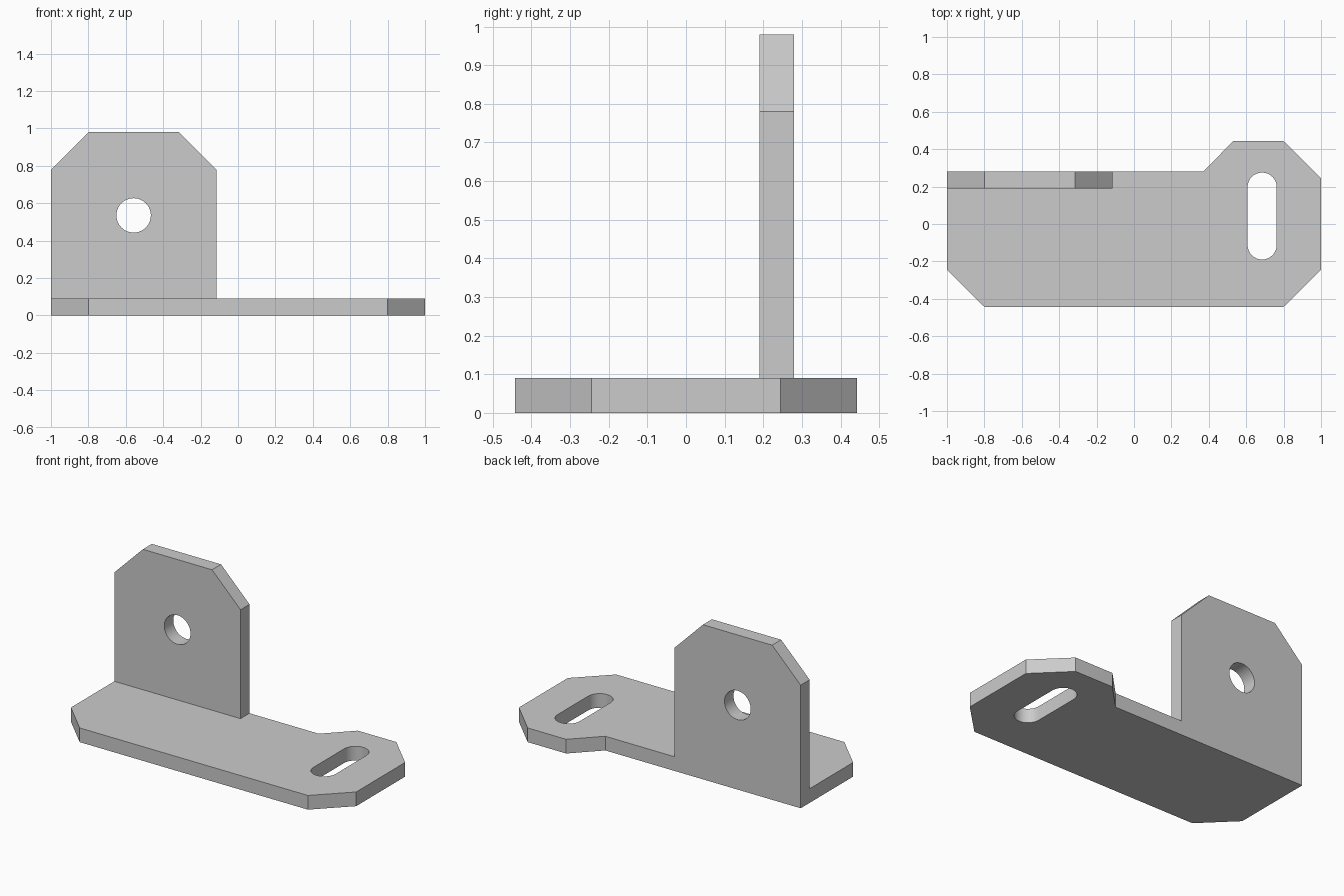
import bpy, bmesh
from math import pi, cos, sin
from mathutils import Matrix, Vector

cube = bpy.data.objects.get("Cube")
if cube:
    bpy.data.objects.remove(cube, do_unlink=True)

grey = bpy.data.materials.new("plain grey")
grey.use_nodes = True
colour = (0.6, 0.6, 0.6, 1)
grey.diffuse_color = colour
grey.node_tree.nodes["Principled BSDF"].inputs["Base Color"].default_value = colour

THICK = 0.09


def arc(cx, cy, r, start, end, steps):
    """Points along an arc, both ends included."""
    return [(cx + r * cos(start + (end - start) * i / steps),
             cy + r * sin(start + (end - start) * i / steps))
            for i in range(steps + 1)]


def plate(name, outline, hole, matrix):
    """Flat plate with one opening, extruded by THICK along local z."""
    bm = bmesh.new()
    edges = []
    for loop in (outline, hole):
        verts = [bm.verts.new((x, y, 0)) for x, y in loop]
        edges += [bm.edges.new((a, b)) for a, b in zip(verts, verts[1:] + verts[:1])]
    bmesh.ops.triangle_fill(bm, edges=edges, use_beauty=True, normal=Vector((0, 0, 1)))
    top = bmesh.ops.extrude_face_region(bm, geom=bm.faces[:], use_keep_orig=True)["geom"]
    bmesh.ops.translate(bm, vec=(0, 0, THICK),
                        verts=[g for g in top if isinstance(g, bmesh.types.BMVert)])
    bm.transform(matrix)
    bmesh.ops.recalc_face_normals(bm, faces=bm.faces[:])
    mesh = bpy.data.meshes.new(name)
    bm.to_mesh(mesh)
    bm.free()
    mesh.materials.append(grey)
    obj = bpy.data.objects.new(name, mesh)
    bpy.context.collection.objects.link(obj)
    bpy.ops.object.select_all(action='DESELECT')
    obj.select_set(True)
    bpy.context.view_layer.objects.active = obj
    bpy.ops.object.shade_smooth_by_angle(angle=pi / 6)


# Base plate with clipped corners, a widened end and a long slot
base_outline = [(-1, 0.28), (-1, -0.245), (-0.8, -0.443), (0.8, -0.443), (1, -0.245),
                (1, 0.245), (0.8, 0.443), (0.53, 0.443), (0.37, 0.28)]
slot = (arc(0.685, 0.197, 0.078, 0, pi, 16)
        + arc(0.685, -0.112, 0.078, pi, 2 * pi, 16))
plate("base_plate", base_outline, slot, Matrix())

# Upright plate with clipped top corners and a round hole
upright_outline = [(-1, THICK), (-0.115, THICK), (-0.115, 0.78), (-0.315, 0.98),
                   (-0.8, 0.98), (-1, 0.78)]
round_hole = arc(-0.558, 0.535, 0.092, 0, 2 * pi, 40)[:-1]
stand = Matrix.Translation((0, 0.28, 0)) @ Matrix.Rotation(pi / 2, 4, 'X')
plate("upright_plate", upright_outline, round_hole, stand)
